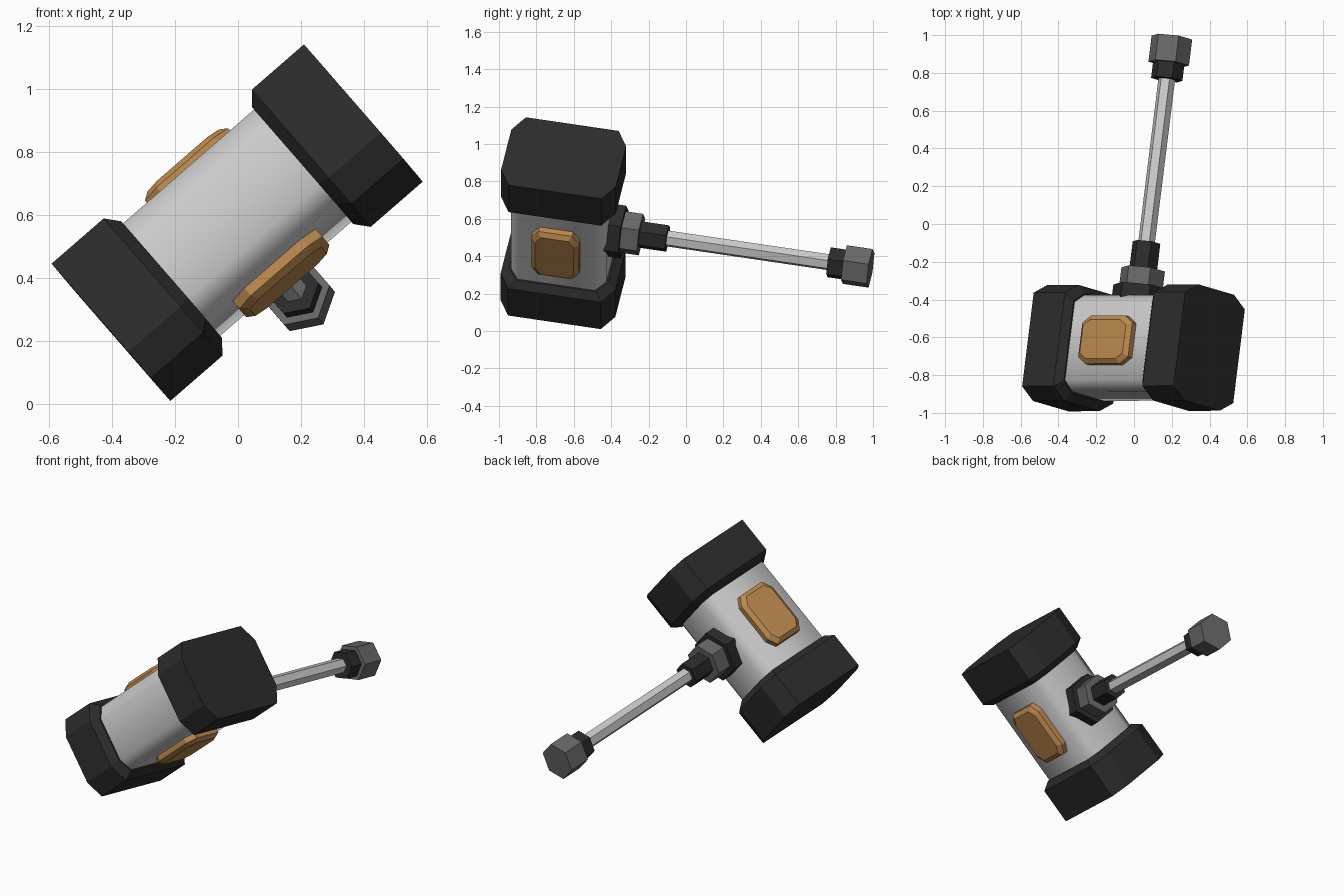
import bpy, bmesh, math
from mathutils import Matrix, Vector

if "Cube" in bpy.data.objects:
    bpy.data.objects.remove(bpy.data.objects["Cube"])

# Tilted frame: X along head, Y across head, Z along handle
H = Vector((0.1216, 0.982, -0.1443)).normalized()
A = Vector((0.755, 0.003, 0.656))
A = (A - H * A.dot(H)).normalized()
B = H.cross(A)
R = Matrix((A, B, H)).transposed()
FRAME = R.to_4x4()
FRAME.translation = R @ Vector((0.374, -0.305, -0.7275))


def material(name, color):
    m = bpy.data.materials.new(name)
    m.diffuse_color = (*color, 1)
    m.use_nodes = True
    m.node_tree.nodes["Principled BSDF"].inputs["Base Color"].default_value = m.diffuse_color
    return m


dark = material("dark_metal", (0.025, 0.025, 0.025))
mid = material("mid_metal", (0.14, 0.14, 0.14))
gold = material("gold", (0.50, 0.25, 0.075))


def octagon(u, v, cu, cv):
    q = [(u, v - cv), (u - cu, v)]
    q += [(-x, y) for x, y in reversed(q)]
    return q + [(-x, -y) for x, y in q]


def hexagon(r):
    return [(r * math.sin(i * math.pi / 3), r * math.cos(i * math.pi / 3)) for i in range(6)]


PLACE = {"x": lambda u, v, t: (t, u, v), "y": lambda u, v, t: (u, t, v), "z": lambda u, v, t: (u, v, t)}


def loft(name, axis, sections, mat=None):
    bm = bmesh.new()
    rings = [[bm.verts.new(PLACE[axis](u, v, t)) for u, v in pts] for pts, t in sections]
    for r, s in zip(rings, rings[1:]):
        for i in range(len(r)):
            j = (i + 1) % len(r)
            bm.faces.new((r[i], r[j], s[j], s[i]))
    bm.faces.new(rings[0])
    bm.faces.new(rings[-1])
    bmesh.ops.recalc_face_normals(bm, faces=bm.faces)
    bm.transform(FRAME)
    me = bpy.data.meshes.new(name)
    bm.to_mesh(me)
    bm.free()
    ob = bpy.data.objects.new(name, me)
    bpy.context.collection.objects.link(ob)
    if mat:
        me.materials.append(mat)
    return ob


# Head block with softened long edges
block = octagon(0.20, 0.26, 0.07, 0.05)
body = loft("head_block", "x", [(block, -0.35), (block, 0.35)])
bpy.context.view_layer.objects.active = body
body.select_set(True)
bpy.ops.object.shade_smooth_by_angle(angle=math.radians(60))

# Striking caps and side plates, mirrored
for side, s in (("left", -1), ("right", 1)):
    outer = octagon(0.245, 0.3125, 0.10, 0.06)
    inner = octagon(0.208, 0.27, 0.08, 0.052)
    loft("striking_cap_" + side, "x", [(inner, 0.276 * s), (outer, 0.312 * s), (outer, 0.531 * s)], dark)
    rim = octagon(0.175, 0.13, 0.055, 0.038)
    face = octagon(0.15, 0.105, 0.045, 0.03)
    loft("side_plate_" + side, "y", [(rim, 0.18 * s), (rim, 0.232 * s), (face, 0.252 * s)], gold)


# Handle pieces, as hexagonal prisms
def prism(name, r, h0, h1, mat=None, r1=None):
    z = 0.7275
    loft(name, "z", [(hexagon(r), h0 + z), (hexagon(r1 or r), h1 + z)], mat)


prism("handle_base", 0.15, -0.49, -0.40, dark)
prism("handle_collar", 0.118, -0.41, -0.305, mid)
prism("handle_socket", 0.075, -0.32, -0.16, dark)
prism("handle_shaft", 0.045, -0.18, 0.74)
prism("pommel_ring", 0.085, 0.72, 0.82, dark)
prism("pommel", 0.11, 0.805, 0.945, mid)
